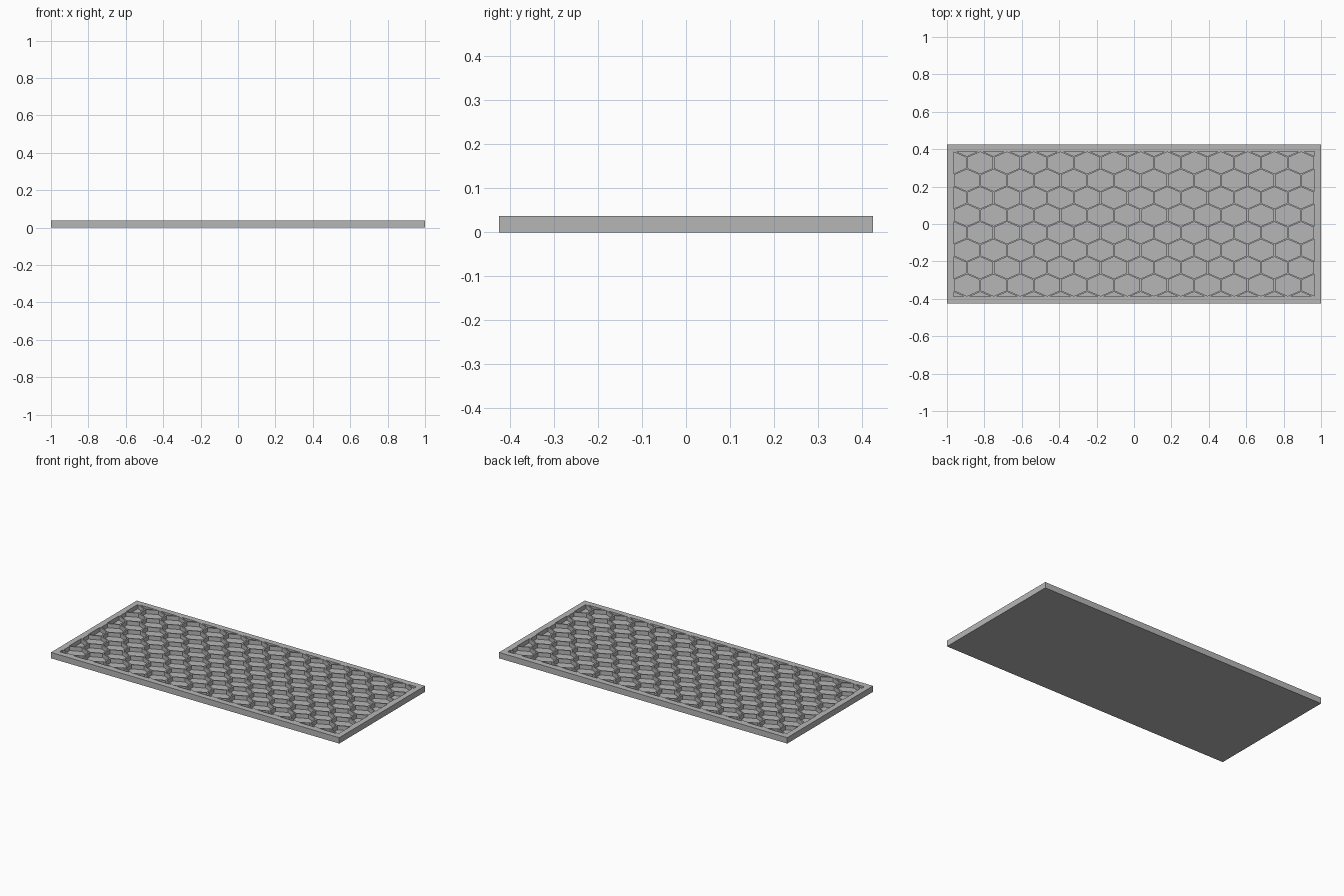
import bpy
import bmesh
import math
from mathutils import Vector

cube = bpy.data.objects.get("Cube")
if cube:
    bpy.data.objects.remove(cube, do_unlink=True)

# Overall sizes
LENGTH, WIDTH, HEIGHT = 2.0, 0.85, 0.037
INNER_X, INNER_Y = 0.965, 0.388
FLOOR = 0.011
PITCH_X = 2 * INNER_X / 13.5
PITCH_Y = 0.0935
WALL = 0.01
ROWS = 8

grey = bpy.data.materials.new("plain grey")
grey.use_nodes = True
colour = (0.47, 0.47, 0.47, 1)
grey.diffuse_color = colour
grey.node_tree.nodes["Principled BSDF"].inputs["Base Color"].default_value = colour


def add_object(name, bm):
    bmesh.ops.recalc_face_normals(bm, faces=bm.faces)
    mesh = bpy.data.meshes.new(name)
    bm.to_mesh(mesh)
    bm.free()
    mesh.materials.append(grey)
    obj = bpy.data.objects.new(name, mesh)
    bpy.context.collection.objects.link(obj)
    return obj


# Solid tray slab
bm = bmesh.new()
bmesh.ops.create_cube(bm, size=1)
bmesh.ops.scale(bm, vec=(LENGTH, WIDTH, HEIGHT), verts=bm.verts)
bmesh.ops.translate(bm, vec=(0, 0, HEIGHT / 2), verts=bm.verts)
tray = add_object("honeycomb_tray", bm)

# Flattened hexagon cells, staggered row by row
bm = bmesh.new()
half_w = (PITCH_X - WALL) / 2
radius_x = half_w / math.cos(math.pi / 6)
radius_y = PITCH_Y / 1.5 * half_w * 2 / PITCH_X
for row in range(-1, ROWS + 1):
    y = ((ROWS - 1) / 2 - row) * PITCH_Y
    shift = 0 if row % 2 == 0 else 0.5
    for col in range(14):
        x = -INNER_X + (col + shift) * PITCH_X
        ring = []
        for i in range(6):
            a = math.radians(30 + 60 * i)
            ring.append(bm.verts.new((x + radius_x * math.cos(a),
                                      y + radius_y * math.sin(a), FLOOR)))
        bm.faces.new(ring)

# Trim the cells to the inside of the rim
for normal, reach in (((1, 0, 0), INNER_X), ((-1, 0, 0), INNER_X),
                      ((0, 1, 0), INNER_Y), ((0, -1, 0), INNER_Y)):
    bmesh.ops.bisect_plane(bm, geom=bm.verts[:] + bm.edges[:] + bm.faces[:],
                           dist=1e-6, plane_co=Vector(normal) * reach,
                           plane_no=normal, clear_outer=True)

# Raise the cells into prisms
made = bmesh.ops.extrude_face_region(bm, geom=bm.faces[:], use_keep_orig=True)
tops = [v for v in made["geom"] if isinstance(v, bmesh.types.BMVert)]
bmesh.ops.translate(bm, vec=(0, 0, HEIGHT), verts=tops)
cutter = add_object("cell_cutter", bm)
cutter.hide_render = True

# Sink the pockets into the slab
cut = tray.modifiers.new("pockets", "BOOLEAN")
cut.operation = "DIFFERENCE"
cut.solver = "EXACT"
cut.object = cutter
bpy.context.view_layer.update()
graph = bpy.context.evaluated_depsgraph_get()
carved = bpy.data.meshes.new_from_object(tray.evaluated_get(graph))
tray.modifiers.clear()
tray.data = carved
bpy.data.objects.remove(cutter, do_unlink=True)
